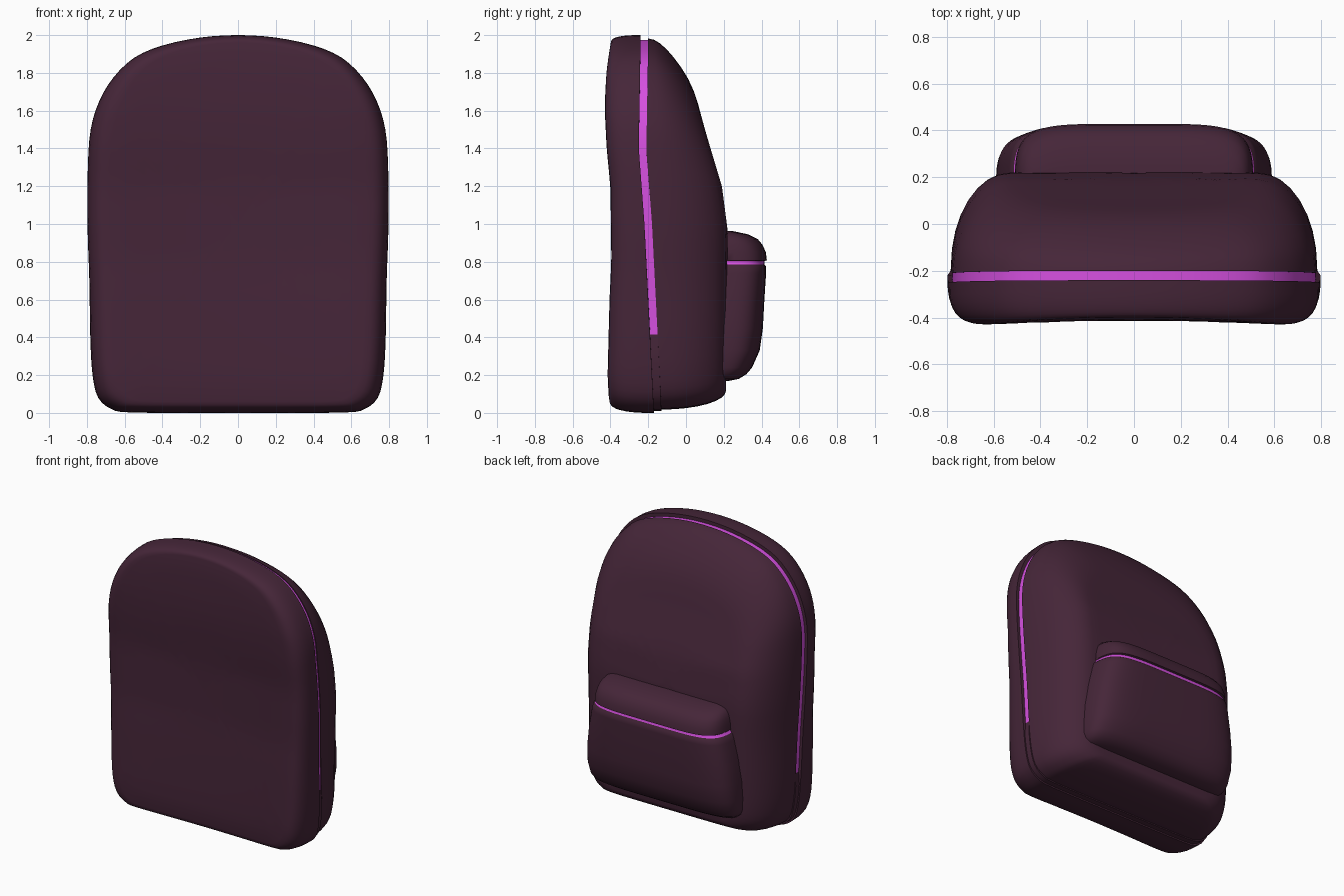
import bpy, bmesh, math

cube = bpy.data.objects.get("Cube")
if cube:
    bpy.data.objects.remove(cube)


def material(name, rgb):
    mat = bpy.data.materials.new(name)
    mat.use_nodes = True
    mat.diffuse_color = (*rgb, 1)
    mat.node_tree.nodes["Principled BSDF"].inputs["Base Color"].default_value = (*rgb, 1)
    return mat


plum = material("plum_fabric", (0.06, 0.019, 0.04))
magenta = material("magenta_zip", (0.67, 0.08, 0.745))


def lookup(table, t):
    """Linear interpolation in a list of (key, value), keys falling."""
    for (a, u), (b, v) in zip(table, table[1:]):
        if t >= b:
            return u + (v - u) * min(1, (t - a) / (b - a))
    return table[-1][1]


def smooth_closed(points, steps):
    """Catmull-Rom curve through a closed list of 2D points."""
    out, n = [], len(points)
    for i in range(n):
        a, b, c, d = (points[(i + k) % n] for k in (-1, 0, 1, 2))
        for s in range(steps):
            t = s / steps
            out.append(tuple(q + t * (r - p) / 2 + t * t * (p - 2.5 * q + 2 * r - w / 2)
                             + t ** 3 * (1.5 * (q - r) + (w - p) / 2)
                             for p, q, r, w in zip(a, b, c, d)))
    return out


def loft(name, rings, start, end, is_zip):
    """Skin closed rings and close both ends with fans."""
    bm = bmesh.new()
    rows = [[bm.verts.new(p) for p in ring] for ring in rings]
    n = len(rows[0])
    for r, (a, b) in enumerate(zip(rows, rows[1:])):
        for i in range(n):
            j = (i + 1) % n
            face = bm.faces.new((a[i], a[j], b[j], b[i]))
            face.material_index = int(is_zip(r, face.calc_center_median()))
    for row, tip in ((rows[0], start), (rows[-1], end)):
        v = bm.verts.new(tip)
        for i in range(n):
            bm.faces.new((row[i], row[(i + 1) % n], v))
    bmesh.ops.recalc_face_normals(bm, faces=bm.faces)
    mesh = bpy.data.meshes.new(name)
    bm.to_mesh(mesh)
    bm.free()
    obj = bpy.data.objects.new(name, mesh)
    bpy.context.collection.objects.link(obj)
    mesh.materials.append(plum)
    mesh.materials.append(magenta)
    bpy.ops.object.select_all(action="DESELECT")
    obj.select_set(True)
    bpy.context.view_layer.objects.active = obj
    bpy.ops.object.shade_smooth_by_angle(angle=math.radians(50))
    return obj


# Main bag: arched outline and its side profiles
half = [(0.2, 1.987), (0.4, 1.945), (0.55, 1.88), (0.66, 1.775), (0.735, 1.65),
        (0.78, 1.5), (0.795, 1.3), (0.797, 1), (0.787, 0.7), (0.782, 0.4),
        (0.77, 0.2), (0.74, 0.08), (0.67, 0.02), (0.58, 0.003), (0.3, 0)]
outline = smooth_closed([(0, 2)] + half + [(0, 0)] + [(-x, z) for x, z in reversed(half)], 3)
front = [(2, -0.41), (1.8, -0.425), (1.6, -0.43), (1.4, -0.42), (1.2, -0.4),
         (0.8, -0.395), (0.6, -0.405), (0.2, -0.415), (0, -0.405)]
back = [(2, -0.05), (1.8, 0.02), (1.5, 0.1), (1.2, 0.19), (0.97, 0.22), (0, 0.21)]
seam = [(2, -0.22), (1.4, -0.23), (1, -0.2), (0.7, -0.185), (0.4, -0.17), (0, -0.15)]
ZIP_END, ZIP_HALF = 0.4, 0.02


def front_y(x, z):
    return lookup(front, z) + 0.015 * max(0, 1 - (x / 0.6) ** 2)


def back_y(x, z):
    return lookup(back, z)


def bag_ring(base, insets, angle, shrink, surface, side, power):
    """Outline drawn in towards the middle while it turns onto a surface."""
    c, s = math.cos(angle) ** power, math.sin(angle) ** power
    wide, top, low = (base * (1 - k * (1 - c)) * shrink for k in insets)
    ring = []
    for px, pz in outline:
        x, z = px * wide, 1 + (pz - 1) * (top if pz > 1 else low)
        edge = lookup(seam, pz) + side * ZIP_HALF
        ring.append((x, edge + (surface(x, z) - edge) * s, z))
    return ring


def groove_ring(side):
    ring = []
    for x, z in outline:
        k = 0.975 if z > ZIP_END - 0.001 else 0.99
        ring.append((x * k, lookup(seam, z) + side * ZIP_HALF, 1 + (z - 1) * k))
    return ring


turn = [math.pi / 2 * i / 8 for i in range(9)]
fronts = [bag_ring(1, (0.15, 0.04, 0.06), a, 1, front_y, -1, 0.75) for a in turn]
fronts += [bag_ring(1, (0.15, 0.04, 0.06), turn[-1], k / 8, front_y, -1, 0.75) for k in range(7, 0, -1)]
rears = [bag_ring(0.982, (0.32, 0.35, 0.1), a, 1, back_y, 1, 1) for a in turn]
rears += [bag_ring(0.982, (0.32, 0.35, 0.1), turn[-1], k / 8, back_y, 1, 1) for k in range(7, 0, -1)]
zip_row = len(fronts)
loft("bag_body", fronts[::-1] + [groove_ring(-1), groove_ring(1)] + rears,
     (0, front_y(0, 1), 1), (0, back_y(0, 1), 1),
     lambda r, c: r == zip_row and c.z > ZIP_END)

# Rear pocket: stacked rounded sections of (height, depth, half width)
BASE = 0.1
levels = [(0.17, 0.23, 0.5), (0.18, 0.28, 0.55), (0.205, 0.32, 0.575), (0.24, 0.35, 0.587),
          (0.33, 0.39, 0.59), (0.45, 0.407, 0.585), (0.6, 0.415, 0.565), (0.74, 0.424, 0.535),
          (0.775, 0.424, 0.525), (0.785, 0.415, 0.515), (0.803, 0.415, 0.505),
          (0.808, 0.428, 0.51), (0.85, 0.423, 0.507), (0.89, 0.405, 0.5),
          (0.92, 0.38, 0.49), (0.945, 0.33, 0.47), (0.962, 0.25, 0.43)]


def pocket_ring(z, depth, width):
    ring = []
    for i in range(41):
        a = math.pi * i / 40
        c, s = math.cos(a), max(0, math.sin(a))
        ring.append((width * math.copysign(abs(c) ** 0.4, c), BASE + (depth - BASE) * s ** 0.4, z))
    return ring


loft("rear_pocket", [pocket_ring(*lv) for lv in levels], (0, 0.15, 0.17), (0, 0.15, 0.965),
     lambda r, c: 0.784 < c.z < 0.804)
